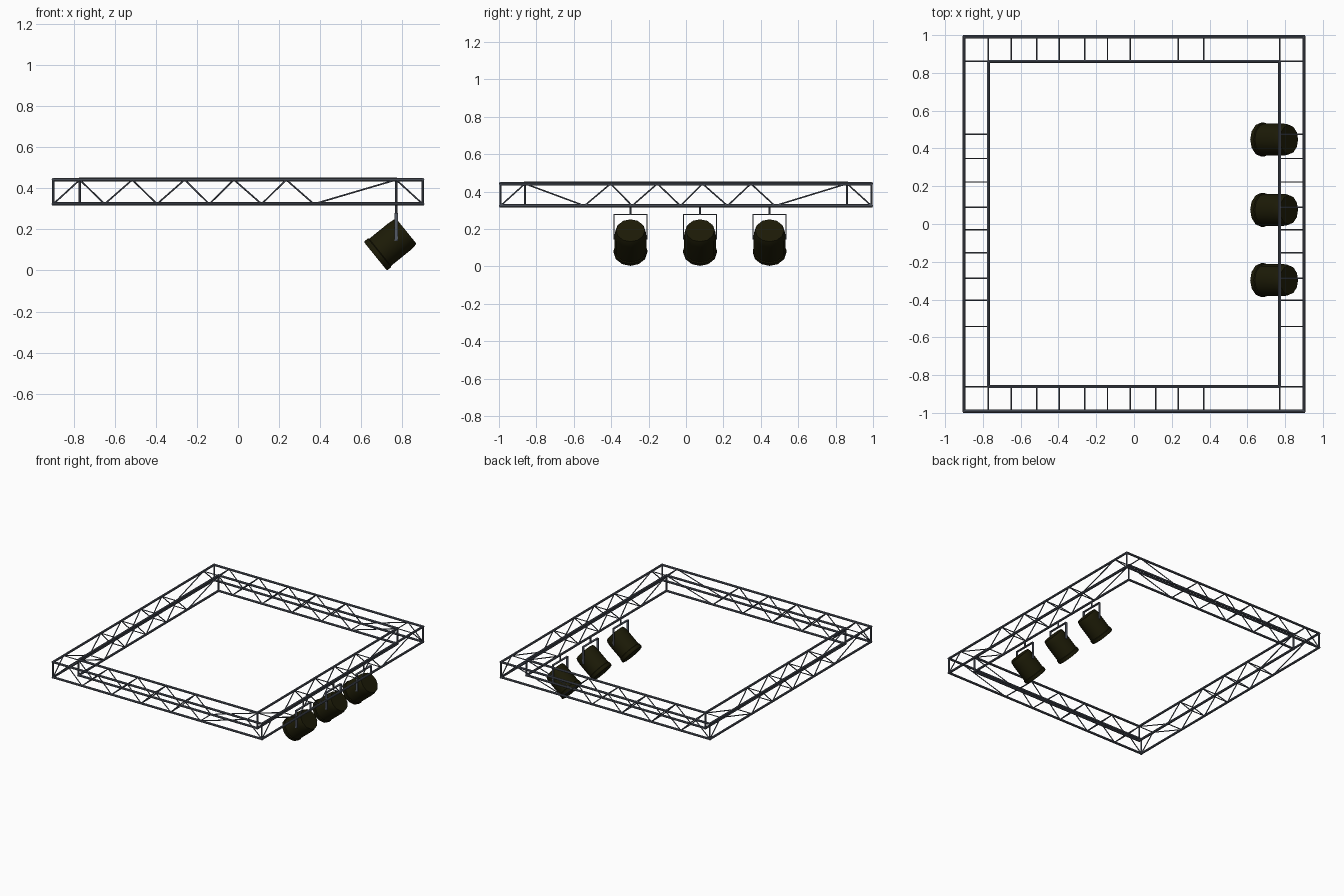
import bpy, bmesh, math
from mathutils import Vector, Matrix

if "Cube" in bpy.data.objects:
    bpy.data.objects.remove(bpy.data.objects["Cube"])


def material(name, rgb):
    m = bpy.data.materials.new(name)
    m.use_nodes = True
    m.diffuse_color = (*rgb, 1)
    m.node_tree.nodes["Principled BSDF"].inputs["Base Color"].default_value = (*rgb, 1)
    return m


STEEL = material("blue grey steel", (0.088, 0.1, 0.128))
HOUSING = material("dark olive housing", (0.0115, 0.0105, 0.002))


def finish(bm, name, mat, smooth=True):
    mesh = bpy.data.meshes.new(name)
    bm.to_mesh(mesh)
    bm.free()
    mesh.materials.append(mat)
    ob = bpy.data.objects.new(name, mesh)
    bpy.context.collection.objects.link(ob)
    if smooth:
        bpy.ops.object.select_all(action="DESELECT")
        ob.select_set(True)
        bpy.context.view_layer.objects.active = ob
        bpy.ops.object.shade_smooth_by_angle(angle=math.radians(35))
    return ob


def rods(name, pairs, radius, sides=8):
    """Round steel bars between pairs of points, joined in one object."""
    bm = bmesh.new()
    for a, b in pairs:
        a, b = Vector(a), Vector(b)
        d = b - a
        turn = Matrix.Translation((a + b) / 2) @ d.to_track_quat("Z", "Y").to_matrix().to_4x4()
        bmesh.ops.create_cone(bm, cap_ends=True, segments=sides, radius1=radius,
                              radius2=radius, depth=d.length, matrix=turn)
    return finish(bm, name, STEEL)


def box(bm, center, size):
    bmesh.ops.create_cube(bm, size=1, matrix=Matrix.Translation(center) @ Matrix.Diagonal((*size, 1)))


def ring(x, y, z, r):
    """Four bars of a rectangle, overlapping at the corners."""
    return [((-x - r, s * y, z), (x + r, s * y, z)) for s in (-1, 1)] + \
           [((s * x, -y - r, z), (s * x, y + r, z)) for s in (-1, 1)]


# Truss chords and corner posts
XO, YO, XI, YI = 0.9, 0.9915, 0.771, 0.861
LOW, TOP = 0.324, 0.442
rods("outer_chords", ring(XO, YO, LOW, 0.005) + ring(XO, YO, TOP, 0.005), 0.0085)
rods("inner_chords", ring(XI, YI, LOW, 0.005) + ring(XI, YI, TOP + 0.002, 0.005), 0.0085)
rods("corner_posts", [((sx * x, sy * y, LOW), (sx * x, sy * y, TOP))
                      for x, y in ((XO, YO), (XI, YI)) for sx in (-1, 1) for sy in (-1, 1)],
     0.006)

# Lattice nodes alternate between the bottom and top chords
X_NODES = [-XO, -XI, -0.65, -0.515, -0.395, -0.26, -0.14, -0.02, 0.115, 0.235, 0.37, XI, XO]
Y_NODES = [-YO, -YI, -0.543, -0.403, -0.288, -0.153, -0.03, 0.088, 0.222, 0.347, 0.475, YI, YO]


def lattice(name, nodes, outer, inner, along_x, skip=None):
    def point(i, offset):
        z = TOP if i % 2 else LOW
        return (nodes[i], offset, z) if along_x else (offset, nodes[i], z)
    last = len(nodes) - 1
    pairs = [(point(i, outer), point(i + 1, outer)) for i in range(last)]
    pairs += [(point(i, inner), point(i + 1, inner)) for i in range(1, last - 1)]
    pairs += [(point(i, outer), point(i, inner)) for i in range(1, last) if i != skip]
    rods(name, pairs, 0.004, 6)


lattice("front_lattice", X_NODES, -YO, -YI, True)
lattice("back_lattice", X_NODES, YO, YI, True, skip=8)
lattice("left_lattice", Y_NODES, XO, XI, False)
lattice("right_lattice", Y_NODES, -XO, -XI, False)

# Lamp housing profile as (distance along axis, radius), from lens to back
PROFILE = [(-0.096, 0.0), (-0.096, 0.086), (-0.09, 0.09), (-0.07, 0.09), (-0.066, 0.085),
           (0.057, 0.085), (0.085, 0.082), (0.098, 0.077), (0.098, 0.0)]
TILT = Matrix.Rotation(math.radians(51), 4, "Y")


def lamp(y, tag):
    bm = bmesh.new()
    verts = [bm.verts.new((r, 0, h)) for h, r in PROFILE]
    edges = [bm.edges.new(p) for p in zip(verts, verts[1:])]
    bmesh.ops.spin(bm, geom=verts + edges, cent=(0, 0, 0), axis=(0, 0, 1),
                   angle=math.tau, steps=12, use_duplicate=False)
    bmesh.ops.remove_doubles(bm, verts=bm.verts, dist=0.0005)
    bmesh.ops.recalc_face_normals(bm, faces=bm.faces)
    bm.transform(Matrix.Translation((0.744, y, 0.13)) @ TILT)
    finish(bm, "lamp_housing_" + tag, HOUSING)

    # Flat bar yoke straddling the housing
    bm = bmesh.new()
    for s in (-1, 1):
        box(bm, (XI, y + s * 0.088, 0.212), (0.016, 0.006, 0.135))
    box(bm, (XI, y, 0.278), (0.016, 0.182, 0.006))
    finish(bm, "lamp_yoke_" + tag, STEEL, smooth=False)
    rods("lamp_hanger_" + tag, [((XI, y, 0.278), (XI, y, LOW))], 0.006)


for y, tag in ((-0.297, "front"), (0.075, "middle"), (0.447, "back")):
    lamp(y, tag)
